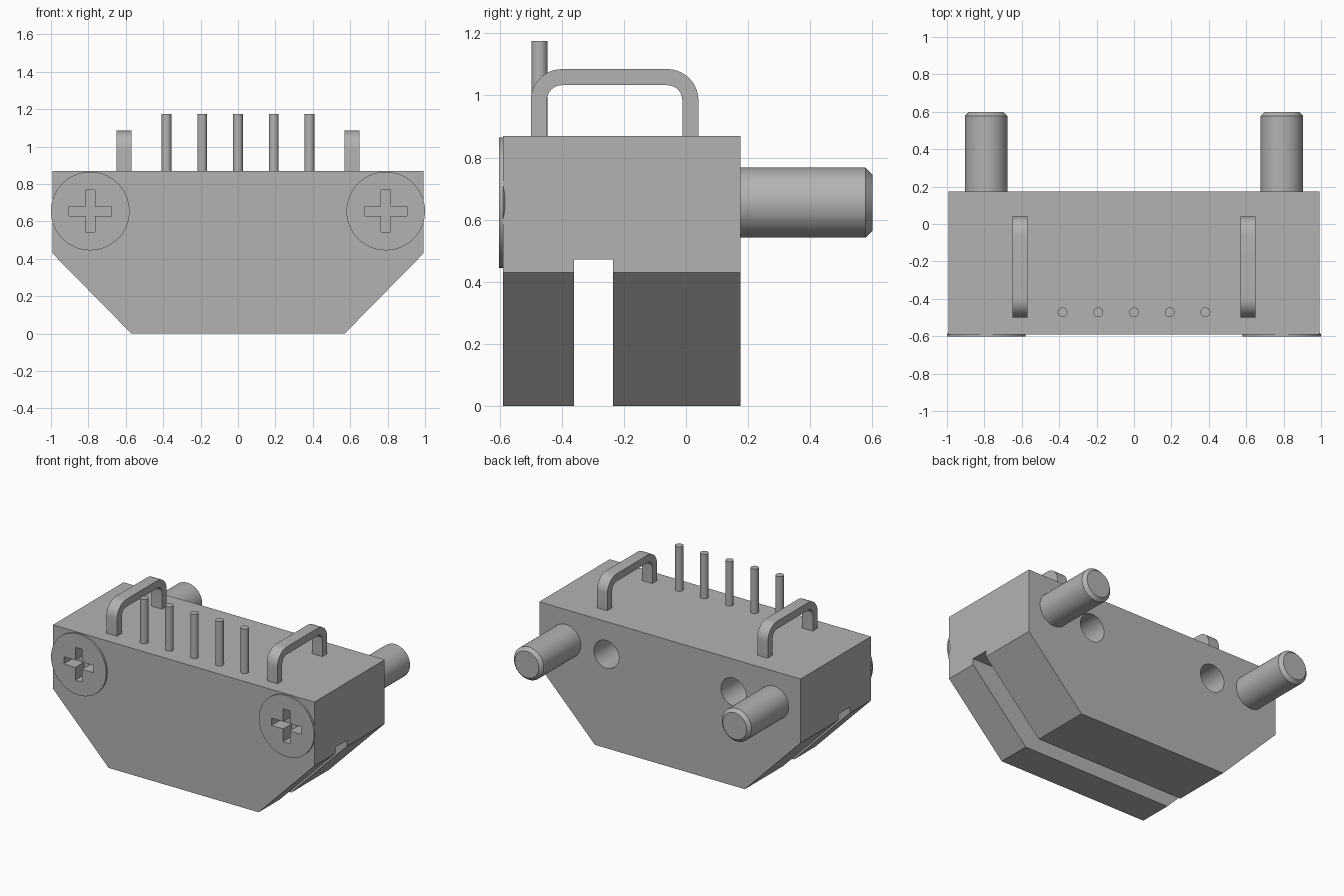
import bpy, bmesh, math
from mathutils import Vector, Matrix

if "Cube" in bpy.data.objects:
    bpy.data.objects.remove(bpy.data.objects["Cube"], do_unlink=True)

GREY = (0.45, 0.45, 0.45, 1)
metal = bpy.data.materials.new("plain grey")
metal.use_nodes = True
metal.diffuse_color = GREY
metal.node_tree.nodes["Principled BSDF"].inputs["Base Color"].default_value = GREY


def finish(name, bm):
    bmesh.ops.recalc_face_normals(bm, faces=bm.faces)
    mesh = bpy.data.meshes.new(name)
    bm.to_mesh(mesh)
    bm.free()
    mesh.materials.append(metal)
    obj = bpy.data.objects.new(name, mesh)
    bpy.context.collection.objects.link(obj)
    return obj


def extrude(name, points, offset):
    """Prism from a 3D outline pushed along an offset."""
    bm = bmesh.new()
    face = bm.faces.new([bm.verts.new(p) for p in points])
    new = bmesh.ops.extrude_face_region(bm, geom=[face])["geom"]
    verts = [g for g in new if isinstance(g, bmesh.types.BMVert)]
    bmesh.ops.translate(bm, verts=verts, vec=offset)
    return finish(name, bm)


def box(name, low, high):
    (x0, y0, z0), (x1, y1, z1) = low, high
    outline = [(x0, y0, z0), (x1, y0, z0), (x1, y0, z1), (x0, y0, z1)]
    return extrude(name, outline, (0, y1 - y0, 0))


def turned(name, base, axis, rings, sides=48):
    """Round part from (distance, radius) rings along an axis."""
    turn = Vector((0, 0, 1)).rotation_difference(Vector(axis)).to_matrix().to_4x4()
    place = Matrix.Translation(base) @ turn
    bm = bmesh.new()
    loops = []
    for d, r in rings:
        angles = [2 * math.pi * i / sides for i in range(sides)]
        loops.append([bm.verts.new(place @ Vector((r * math.cos(a), r * math.sin(a), d)))
                      for a in angles])
    for low, high in zip(loops, loops[1:]):
        for i in range(sides):
            j = (i + 1) % sides
            bm.faces.new((low[i], low[j], high[j], high[i]))
    bm.faces.new(loops[0])
    bm.faces.new(loops[-1])
    return finish(name, bm)


def cut(obj, cutter):
    mod = obj.modifiers.new("cut", "BOOLEAN")
    mod.operation, mod.solver, mod.object = "DIFFERENCE", "EXACT", cutter
    bpy.context.view_layer.objects.active = obj
    bpy.ops.object.modifier_apply(modifier=mod.name)


def smooth(obj):
    bpy.ops.object.select_all(action="DESELECT")
    obj.select_set(True)
    bpy.context.view_layer.objects.active = obj
    bpy.ops.object.shade_smooth_by_angle(angle=math.radians(30))


def arch(y0, y1, base, top, radius, steps=10):
    """Inverted U outline in y and z with rounded shoulders."""
    pts = [(y0, base)]
    for cy, start in ((y0 + radius, math.pi), (y1 - radius, math.pi / 2)):
        for i in range(steps + 1):
            a = start - math.pi / 2 * i / steps
            pts.append((cy + radius * math.cos(a), top - radius + radius * math.sin(a)))
    return pts + [(y1, base)]


FRONT, BACK, TOP = -0.59, 0.175, 0.87
BOLT_X, BOLT_Z = 0.79, 0.655

# Body block with bevelled lower corners and a slot across the underside
half = [(0.57, 0), (0.993, 0.43), (0.993, TOP)]
outline = half + [(-x, z) for x, z in reversed(half)]
body = extrude("body", [(x, FRONT, z) for x, z in outline], (0, BACK - FRONT, 0))
slot = box("slot_cutter", (-1.2, -0.36, -0.1), (1.2, -0.235, 0.472))
cut(body, slot)
cutters = [slot]

for side, s in (("left", 1), ("right", -1)):
    # Blind hole in the back
    hole = turned(side + "_hole_cutter", (s * 0.483, BACK + 0.05, 0.645), (0, -1, 0),
                  [(0, 0.095), (0.35, 0.095)])
    cut(body, hole)
    cutters.append(hole)

    # Countersunk bolt head with a cross recess
    x = s * BOLT_X
    head = turned(side + "_bolt_head", (x, -0.602, BOLT_Z), (0, 1, 0),
                  [(0, 0.21), (0.013, 0.21), (0.05, 0.17)], 64)
    for w, h in ((0.113, 0.025), (0.025, 0.113)):
        recess = box(side + "_recess_cutter", (x - w, -0.7, BOLT_Z - h),
                     (x + w, -0.51, BOLT_Z + h))
        cut(head, recess)
        cut(body, recess)
        cutters.append(recess)
    smooth(head)

    # Bolt shank with chamfered tip
    smooth(turned(side + "_bolt_shank", (x, BACK - 0.02, BOLT_Z), (0, 1, 0),
                  [(0, 0.113), (0.423, 0.113), (0.445, 0.091)]))

    # Bent handle on the top
    outer = arch(-0.5, 0.04, TOP, 1.085, 0.1)
    inner = arch(-0.448, -0.012, TOP, 1.033, 0.048)
    loop = [(s * 0.61 - 0.04, y, z) for y, z in outer + inner[::-1]]
    smooth(extrude(side + "_handle", loop, (0.08, 0, 0)))

# Row of contact pins
for i in range(5):
    smooth(turned("contact_pin_%d" % (i + 1), ((i - 2) * 0.191, -0.472, TOP - 0.01),
                  (0, 0, 1), [(0, 0.026), (0.315, 0.026)], 32))

smooth(body)
for c in cutters:
    bpy.data.objects.remove(c, do_unlink=True)
